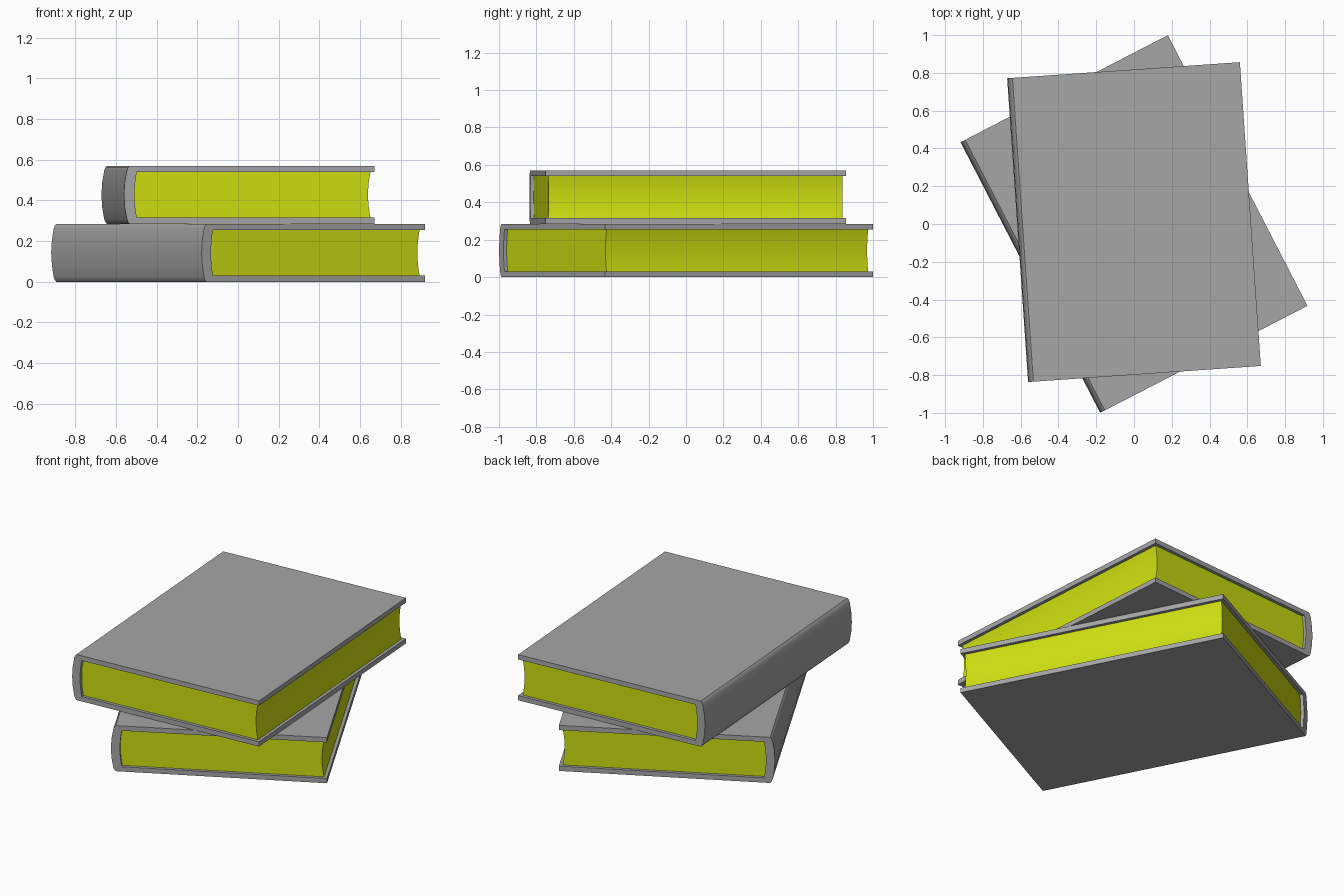
import bpy, bmesh, math

cube = bpy.data.objects.get("Cube")
if cube:
    bpy.data.objects.remove(cube, do_unlink=True)

WIDTH, LENGTH, THICK = 1.235, 1.612, 0.285
BOARD = 0.03      # cover board thickness
INSET = 0.019     # page block set back from the cover edges


def make_material(name, colour):
    mat = bpy.data.materials.new(name)
    mat.use_nodes = True
    mat.diffuse_color = colour
    bsdf = next(n for n in mat.node_tree.nodes if n.type == 'BSDF_PRINCIPLED')
    bsdf.inputs["Base Color"].default_value = colour
    bsdf.inputs["Roughness"].default_value = 0.8
    return mat


grey = make_material("cover grey", (0.38, 0.38, 0.38, 1))
yellow = make_material("page yellow", (0.62, 0.74, 0.005, 1))


def bow(x_mid, x_end, steps=8):
    """Shallow upright curve between the boards, from bottom to top."""
    points = []
    for i in range(steps + 1):
        t = 2 * i / steps - 1
        z = THICK / 2 + t * (THICK / 2 - BOARD)
        points.append((x_mid + (x_end - x_mid) * t * t, z))
    return points


def extrude_profile(name, profile, length, mat, location, angle):
    """Extrude an xz profile along y, centred, and turn it about z."""
    bm = bmesh.new()
    face = bm.faces.new([bm.verts.new((x, -length / 2, z)) for x, z in profile])
    new = bmesh.ops.extrude_face_region(bm, geom=[face])["geom"]
    verts = [v for v in new if isinstance(v, bmesh.types.BMVert)]
    bmesh.ops.translate(bm, vec=(0, length, 0), verts=verts)
    bmesh.ops.recalc_face_normals(bm, faces=bm.faces)
    mesh = bpy.data.meshes.new(name)
    bm.to_mesh(mesh)
    bm.free()
    mesh.materials.append(mat)
    obj = bpy.data.objects.new(name, mesh)
    bpy.context.collection.objects.link(obj)
    obj.location = location
    obj.rotation_euler.z = math.radians(angle)
    bpy.ops.object.select_all(action='DESELECT')
    obj.select_set(True)
    bpy.context.view_layer.objects.active = obj
    bpy.ops.object.shade_smooth_by_angle(angle=math.radians(30))
    return obj


def make_book(name, location, angle):
    spine, fore = -WIDTH / 2, WIDTH / 2
    # Rounded outer spine, upper half then mirrored lower half
    half = [(0.028, 0), (0.02, 0.008), (0.014, 0.023), (0.004, 0.08)]
    outer = [(spine + x, THICK - d) for x, d in half]
    outer += [(spine, THICK / 2)]
    outer += [(spine + x, d) for x, d in reversed(half)]
    inner = bow(spine + 0.052, spine + 0.063)

    # Cover: one C-shaped section of two boards and a spine
    cover = ([(fore, THICK)] + outer + [(fore, 0), (fore, BOARD)]
             + inner + [(fore, THICK - BOARD)])
    extrude_profile(name + "_cover", cover, LENGTH, grey, location, angle)

    # Page block: bulged at the spine, hollowed at the fore edge
    hollow = bow(fore - INSET - 0.012, fore - INSET)
    extrude_profile(name + "_pages", inner + hollow[::-1],
                    LENGTH - 2 * INSET, yellow, location, angle)


make_book("lower_book", (0, 0, 0), 27.3)
make_book("upper_book", (0, 0.01, THICK), 3.95)
